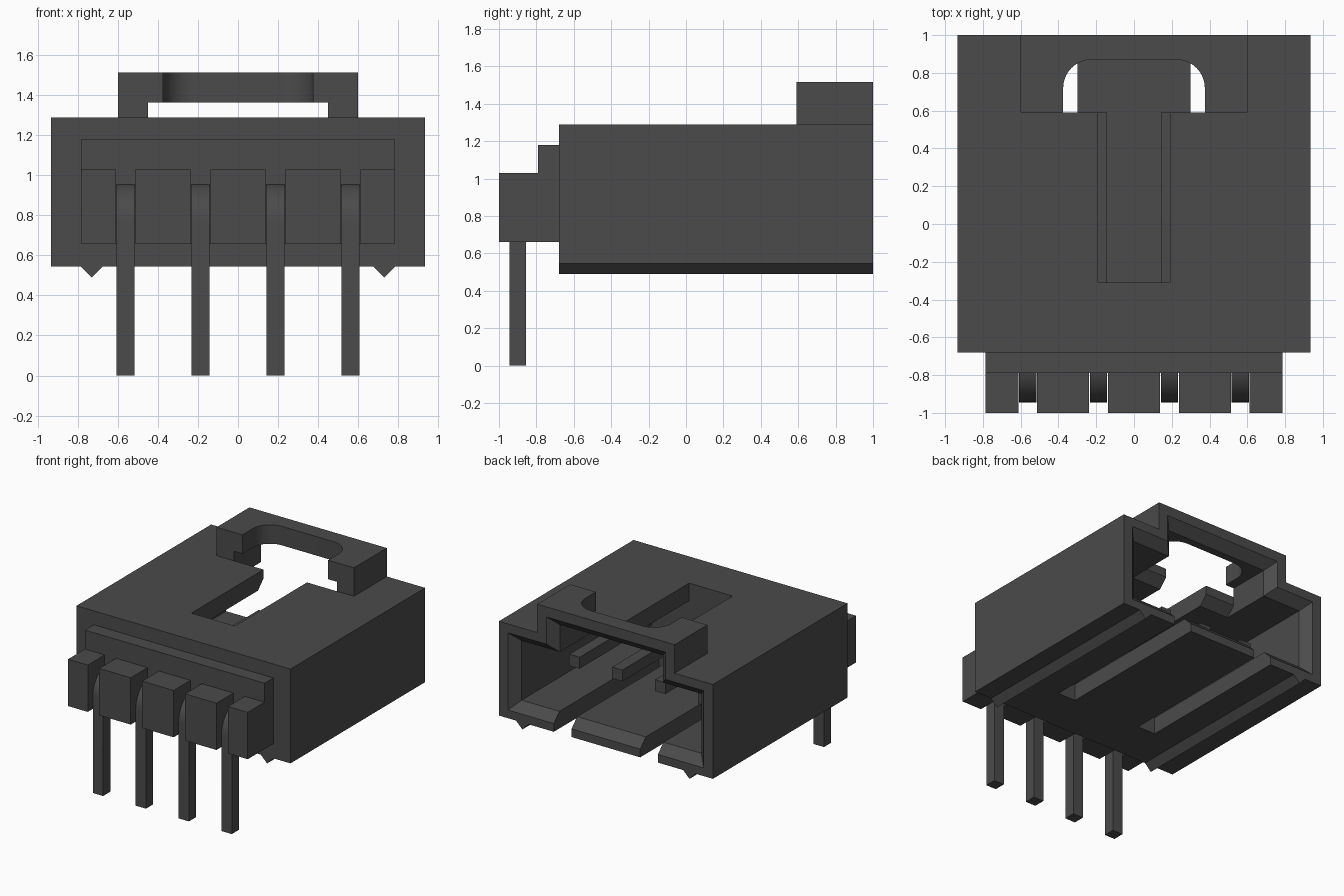
import bpy, bmesh, math
from mathutils import Vector

cube = bpy.data.objects.get("Cube")
if cube:
    bpy.data.objects.remove(cube, do_unlink=True)

# One dark grey plastic for everything
GREY = (0.07, 0.07, 0.07, 1.0)
mat = bpy.data.materials.new("dark grey")
mat.use_nodes = True
mat.diffuse_color = GREY
bsdf = next(n for n in mat.node_tree.nodes if n.type == 'BSDF_PRINCIPLED')
bsdf.inputs["Base Color"].default_value = GREY
bsdf.inputs["Roughness"].default_value = 0.6


def loft(name, ring_a, ring_b):
    """Closed solid between two matching 3D outlines."""
    bm = bmesh.new()
    a = [bm.verts.new(p) for p in ring_a]
    b = [bm.verts.new(p) for p in ring_b]
    bm.faces.new(a)
    bm.faces.new(b[::-1])
    n = len(a)
    for i in range(n):
        j = (i + 1) % n
        bm.faces.new((a[i], b[i], b[j], a[j]))
    bmesh.ops.recalc_face_normals(bm, faces=bm.faces)
    mesh = bpy.data.meshes.new(name)
    bm.to_mesh(mesh)
    bm.free()
    mesh.materials.append(mat)
    ob = bpy.data.objects.new(name, mesh)
    bpy.context.collection.objects.link(ob)
    return ob


def prism(name, pts, axis, lo, hi):
    """Extrude a 2D outline along x, y or z."""
    def place(p, t):
        u, v = p
        return {'x': (t, u, v), 'y': (u, t, v), 'z': (u, v, t)}[axis]
    return loft(name, [place(p, lo) for p in pts], [place(p, hi) for p in pts])


def box(name, x0, x1, y0, y1, z0, z1):
    return prism(name, [(x0, y0), (x1, y0), (x1, y1), (x0, y1)], 'z', z0, z1)


def rect(hx, z0, z1, y):
    return [(-hx, y, z0), (hx, y, z0), (hx, y, z1), (-hx, y, z1)]


def arc(cx, cy, r, a0, a1, n=10):
    return [(cx + r * math.cos(math.radians(a0 + (a1 - a0) * i / n)),
             cy + r * math.sin(math.radians(a0 + (a1 - a0) * i / n)))
            for i in range(n + 1)]


def smooth(ob):
    bpy.ops.object.select_all(action='DESELECT')
    ob.select_set(True)
    bpy.context.view_layer.objects.active = ob
    bpy.ops.object.shade_smooth_by_angle(angle=math.radians(30))


def boolean(target, tool, operation):
    mod = target.modifiers.new("bool", 'BOOLEAN')
    mod.operation = operation
    mod.solver = 'EXACT'
    mod.object = tool
    bpy.context.view_layer.objects.active = target
    bpy.ops.object.modifier_apply(modifier=mod.name)
    bpy.data.objects.remove(tool, do_unlink=True)


# Housing shell with the raised latch hoop
housing = box("housing", -0.935, 0.935, -0.68, 1.0, 0.545, 1.29)
boolean(housing, box("hoop", -0.6, 0.6, 0.59, 1.0, 1.0, 1.515), 'UNION')

# Mating cavity and its chamfered mouth
boolean(housing, box("cavity", -0.785, 0.785, -0.31, 1.05, 0.68, 1.15), 'DIFFERENCE')
boolean(housing, loft("mouth", rect(0.785, 0.68, 1.15, 0.93),
                      rect(0.875, 0.59, 1.24, 1.02)), 'DIFFERENCE')

# Tunnel under the hoop, with its own chamfered mouth
tunnel = [(0.59, 1.365), (0.59, 1.22), (0.50, 1.13), (1.05, 1.13), (1.05, 1.365)]
boolean(housing, prism("tunnel", tunnel, 'x', -0.45, 0.45), 'DIFFERENCE')
boolean(housing, loft("tunnel_mouth", rect(0.45, 1.0, 1.365, 0.93),
                      rect(0.54, 1.0, 1.455, 1.02)), 'DIFFERENCE')

# Round-cornered window in the hoop joined to the long slot in the roof
window = [(-0.19, 0.59), (-0.19, -0.31), (0.19, -0.31), (0.19, 0.59), (0.375, 0.59)]
window += arc(0.225, 0.72, 0.15, 0, 90)
window += arc(-0.225, 0.72, 0.15, 90, 180)
window += [(-0.375, 0.59)]
boolean(housing, prism("window", window, 'z', 1.0, 1.6), 'DIFFERENCE')

# Two slots in the floor, open at the back
for s in (-1, 1):
    x0, x1 = sorted((s * 0.30, s * 0.455))
    boolean(housing, box("floor_slot", x0, x1, -0.31, 1.05, 0.5, 0.8), 'DIFFERENCE')
smooth(housing)

# Triangular ribs along the underside
for s, side in ((1, "left"), (-1, "right")):
    x = s * 0.73
    prism("rib_" + side, [(x - 0.055, 0.545), (x, 0.49), (x + 0.055, 0.545)],
          'y', -0.68, 1.0)

# Stepped front block: a plate and the teeth between the pins
box("front_plate", -0.785, 0.785, -0.79, -0.68, 0.66, 1.18)
pin_x = [-0.5625, -0.1875, 0.1875, 0.5625]
edges = [-0.785] + [e for x in pin_x for e in (x - 0.05, x + 0.05)] + [0.785]
for i in range(0, len(edges), 2):
    box("front_tooth_%d" % (i // 2 + 1), edges[i], edges[i + 1], -1.0, -0.79, 0.66, 1.03)

# Bent square pins running from the cavity down to the board
side = [(0.59, 0.87), (0.59, 0.96)]
side += arc(-0.745, 0.76, 0.20, 90, 180)
side += [(-0.945, 0.0), (-0.855, 0.0)]
side += arc(-0.745, 0.76, 0.11, 180, 90)
for i, x in enumerate(pin_x):
    smooth(prism("pin_%d" % (i + 1), side, 'x', x - 0.045, x + 0.045))
